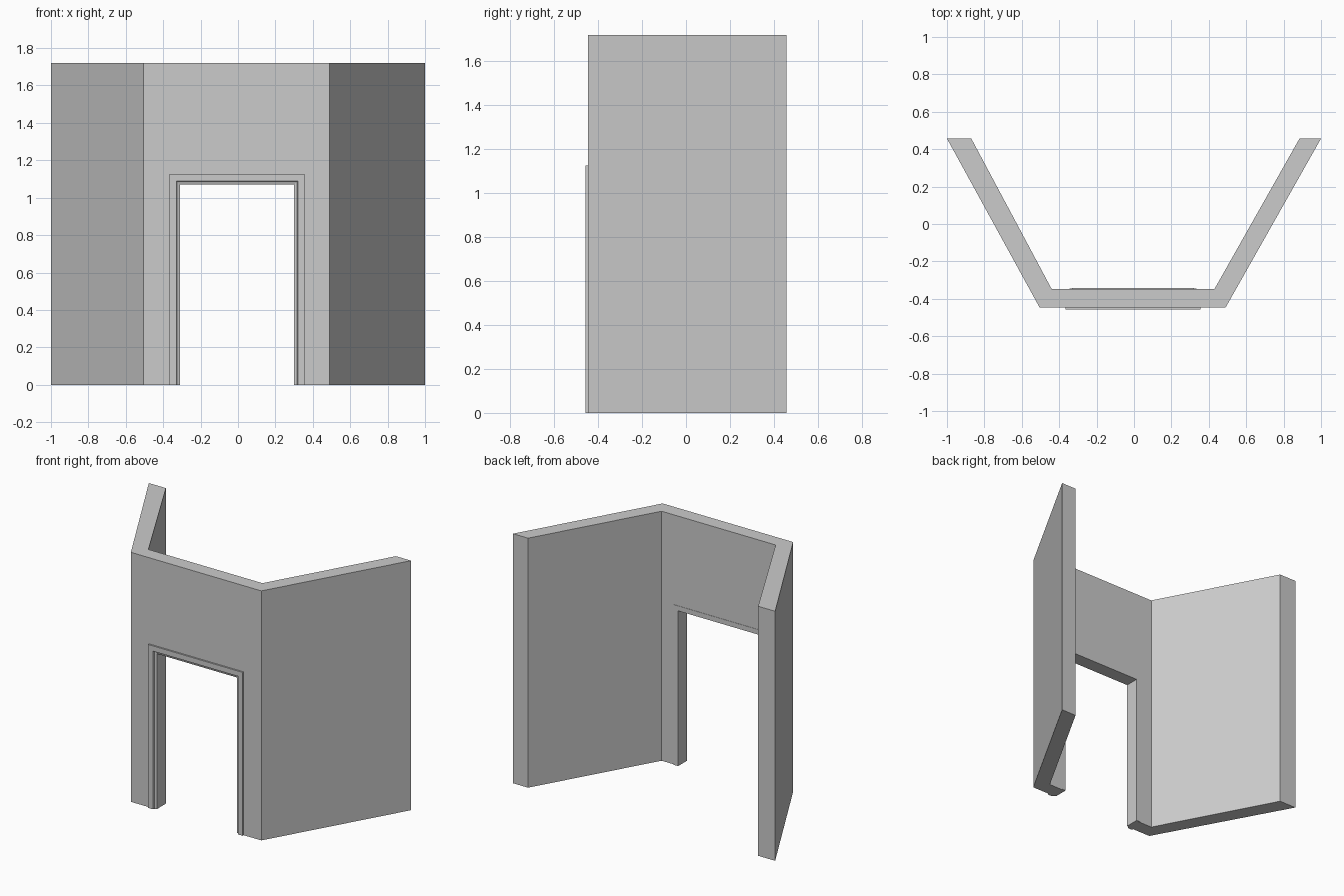
import bpy
import bmesh

cube = bpy.data.objects.get("Cube")
if cube:
    bpy.data.objects.remove(cube, do_unlink=True)

HEIGHT = 1.72
DOOR_LEFT, DOOR_RIGHT, DOOR_TOP = -0.33, 0.32, 1.09
FRONT, BACK = -0.446, -0.348

plaster = bpy.data.materials.new("grey_plaster")
plaster.use_nodes = True
GREY = (0.6, 0.6, 0.6, 1)
plaster.diffuse_color = GREY
plaster.node_tree.nodes["Principled BSDF"].inputs["Base Color"].default_value = GREY


def finish(name, bm):
    bmesh.ops.recalc_face_normals(bm, faces=bm.faces[:])
    mesh = bpy.data.meshes.new(name)
    bm.to_mesh(mesh)
    bm.free()
    mesh.materials.append(plaster)
    obj = bpy.data.objects.new(name, mesh)
    bpy.context.collection.objects.link(obj)
    return obj


def extrude_plan(name, plan, bottom, top):
    """Raise a flat floor plan into a solid."""
    bm = bmesh.new()
    face = bm.faces.new([bm.verts.new((x, y, bottom)) for x, y in plan])
    raised = bmesh.ops.extrude_face_region(bm, geom=[face])["geom"]
    verts = [v for v in raised if isinstance(v, bmesh.types.BMVert)]
    bmesh.ops.translate(bm, verts=verts, vec=(0, 0, top - bottom))
    return finish(name, bm)


# Angled wall in one piece
wall = extrude_plan("angled_wall", [
    (-1, 0.457), (-0.505, FRONT), (0.49, FRONT), (1, 0.457),
    (0.885, 0.457), (0.43, BACK), (-0.44, BACK), (-0.87, 0.457)], 0, HEIGHT)

# Doorway cut through the front panel
cutter = extrude_plan("doorway_cutter", [
    (DOOR_LEFT, -0.6), (DOOR_RIGHT, -0.6), (DOOR_RIGHT, -0.2), (DOOR_LEFT, -0.2)],
    -0.1, DOOR_TOP)
cutter.hide_render = True
cutter.hide_viewport = True
cut = wall.modifiers.new("doorway", "BOOLEAN")
cut.operation = "DIFFERENCE"
cut.solver = "EXACT"
cut.object = cutter

# Door frame: a profile (outward offset, depth) swept up, across and down
profile = [(0.036, -0.457), (0, -0.457), (-0.004, -0.446), (-0.02, -0.44),
           (-0.02, -0.342), (0.014, -0.342), (0.014, BACK + 0.004),
           (0.002, BACK + 0.004), (0.002, FRONT + 0.004), (0.036, FRONT + 0.004)]
bm = bmesh.new()
rings = []
for side, at_top in ((-1, False), (-1, True), (1, True), (1, False)):
    edge = DOOR_LEFT if side < 0 else DOOR_RIGHT
    rings.append([bm.verts.new((edge + side * o, y, DOOR_TOP + o if at_top else 0))
                  for o, y in profile])
for a, b in zip(rings, rings[1:]):
    for i in range(len(profile)):
        j = (i + 1) % len(profile)
        bm.faces.new((a[i], a[j], b[j], b[i]))
bm.faces.new(rings[0])
bm.faces.new(rings[-1])
finish("door_frame", bm)
